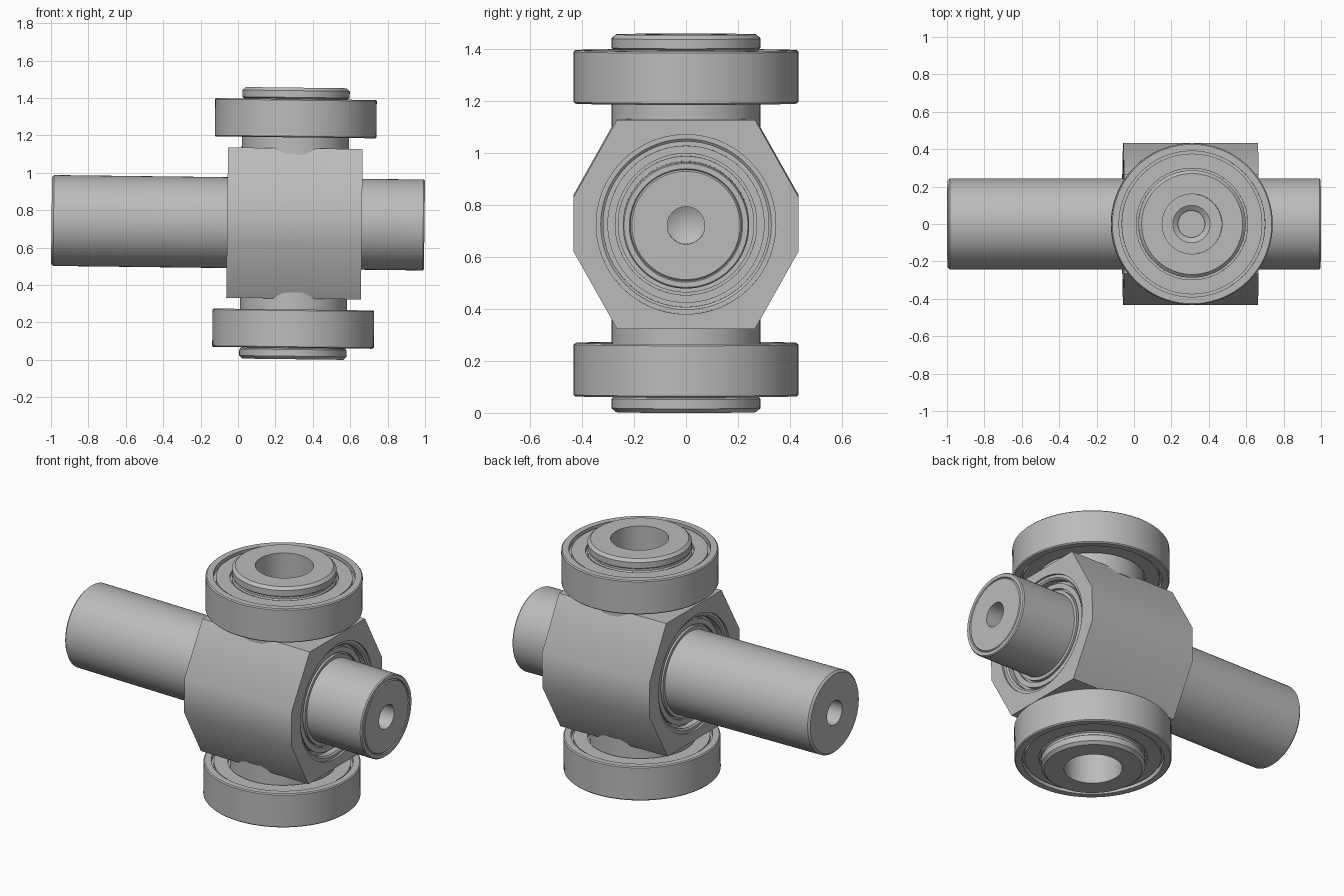
import bpy
import bmesh
from math import pi, radians
from mathutils import Matrix

cube = bpy.data.objects.get("Cube")
if cube:
    bpy.data.objects.remove(cube, do_unlink=True)

steel = bpy.data.materials.new("steel_grey")
steel.use_nodes = True
colour = (0.5, 0.5, 0.5, 1)
steel.diffuse_color = colour
steel.node_tree.nodes["Principled BSDF"].inputs["Base Color"].default_value = colour

# Whole assembly leans very slightly about the y axis
PLACE = Matrix.Translation((0.302, 0, 0.729)) @ Matrix.Rotation(radians(0.7), 4, 'Y')
ALONG_X = Matrix.Rotation(pi / 2, 4, 'Y')
FLIP = Matrix.Rotation(pi, 4, 'X')


def finish(bm, name, matrix):
    bmesh.ops.recalc_face_normals(bm, faces=bm.faces)
    bm.transform(PLACE @ matrix)
    mesh = bpy.data.meshes.new(name)
    bm.to_mesh(mesh)
    bm.free()
    mesh.materials.append(steel)
    obj = bpy.data.objects.new(name, mesh)
    bpy.context.collection.objects.link(obj)
    return obj


def smooth(obj, angle=32):
    bpy.ops.object.select_all(action='DESELECT')
    obj.select_set(True)
    bpy.context.view_layer.objects.active = obj
    bpy.ops.object.shade_smooth_by_angle(angle=radians(angle))


def lathe(name, profile, matrix, closed=False, steps=80):
    """Revolve (radius, height) points about the local z axis."""
    bm = bmesh.new()
    verts = [bm.verts.new((r, 0, h)) for r, h in profile]
    pairs = list(zip(verts, verts[1:]))
    if closed:
        pairs.append((verts[-1], verts[0]))
    edges = [bm.edges.new(p) for p in pairs]
    bmesh.ops.spin(bm, geom=verts + edges, cent=(0, 0, 0), axis=(0, 0, 1),
                   angle=2 * pi, steps=steps)
    bmesh.ops.remove_doubles(bm, verts=bm.verts, dist=0.0002)
    return finish(bm, name, matrix)


def bearing_profile(face, half):
    """Mirror (radius, recess) steps into a closed bearing section."""
    top = [(r, half - d) for r, d in face]
    return top + [(r, -h) for r, h in reversed(top)]


# Body: chamfered block extruded along x
bm = bmesh.new()
quarter = [(0.432, 0.105), (0.265, 0.402)]
outline = quarter + [(-y, z) for y, z in reversed(quarter)]
outline += [(-y, -z) for y, z in outline]
base = bm.faces.new([bm.verts.new((-0.36, y, z)) for y, z in outline])
grown = bmesh.ops.extrude_face_region(bm, geom=[base])["geom"]
bmesh.ops.translate(bm, vec=(0.72, 0, 0),
                    verts=[v for v in grown if isinstance(v, bmesh.types.BMVert)])
body = finish(bm, "body", Matrix())

# Bore through the body for the shaft bearing
cutter = lathe("bore_cutter", [(0, -0.5), (0.345, -0.5), (0.345, 0.5), (0, 0.5)], ALONG_X)
cutter.hide_render = True
cut = body.modifiers.new("bore", 'BOOLEAN')
cut.operation = 'DIFFERENCE'
cut.solver = 'EXACT'
cut.object = cutter
bpy.context.view_layer.objects.active = body
bpy.ops.object.modifier_apply(modifier="bore")
bpy.data.objects.remove(cutter, do_unlink=True)
smooth(body)

# Bearing seated in the body around the shaft
seat = [(0.235, 0.03), (0.262, 0.03), (0.262, 0.05), (0.272, 0.05), (0.272, 0.035),
        (0.302, 0.035), (0.302, 0.055), (0.318, 0.055), (0.318, 0.02),
        (0.328, 0.012), (0.345, 0.012)]
smooth(lathe("shaft_bearing", bearing_profile(seat, 0.36), ALONG_X, closed=True))

# Shaft with centre-drilled ends
shaft = [(0, -1.14), (0.072, -1.18), (0.072, -1.299), (0.232, -1.299), (0.243, -1.288),
         (0.243, 0.688), (0.238, 0.695), (0.218, 0.695), (0.214, 0.689), (0.208, 0.695),
         (0.072, 0.695), (0.072, 0.58), (0, 0.54)]
smooth(lathe("shaft", shaft, ALONG_X))

# Hollow pins and roller bearings above and below
pin = [(0, 0.37), (0.287, 0.37), (0.287, 0.65), (0.279, 0.655), (0.279, 0.668),
       (0.287, 0.674), (0.287, 0.71), (0.27, 0.726), (0.16, 0.726), (0.16, 0.44),
       (0.10, 0.44), (0.072, 0.42), (0.072, 0.39), (0, 0.39)]
roller = [(0.275, 0.03), (0.298, 0.03), (0.298, 0.01), (0.376, 0.01), (0.376, 0.03),
          (0.39, 0.03), (0.39, 0), (0.426, 0), (0.432, 0.006)]
for side, turn in (("upper", Matrix()), ("lower", FLIP)):
    smooth(lathe(side + "_pin", pin, turn))
    smooth(lathe(side + "_roller", bearing_profile(roller, 0.1025),
                 turn @ Matrix.Translation((0, 0, 0.5625)), closed=True))
